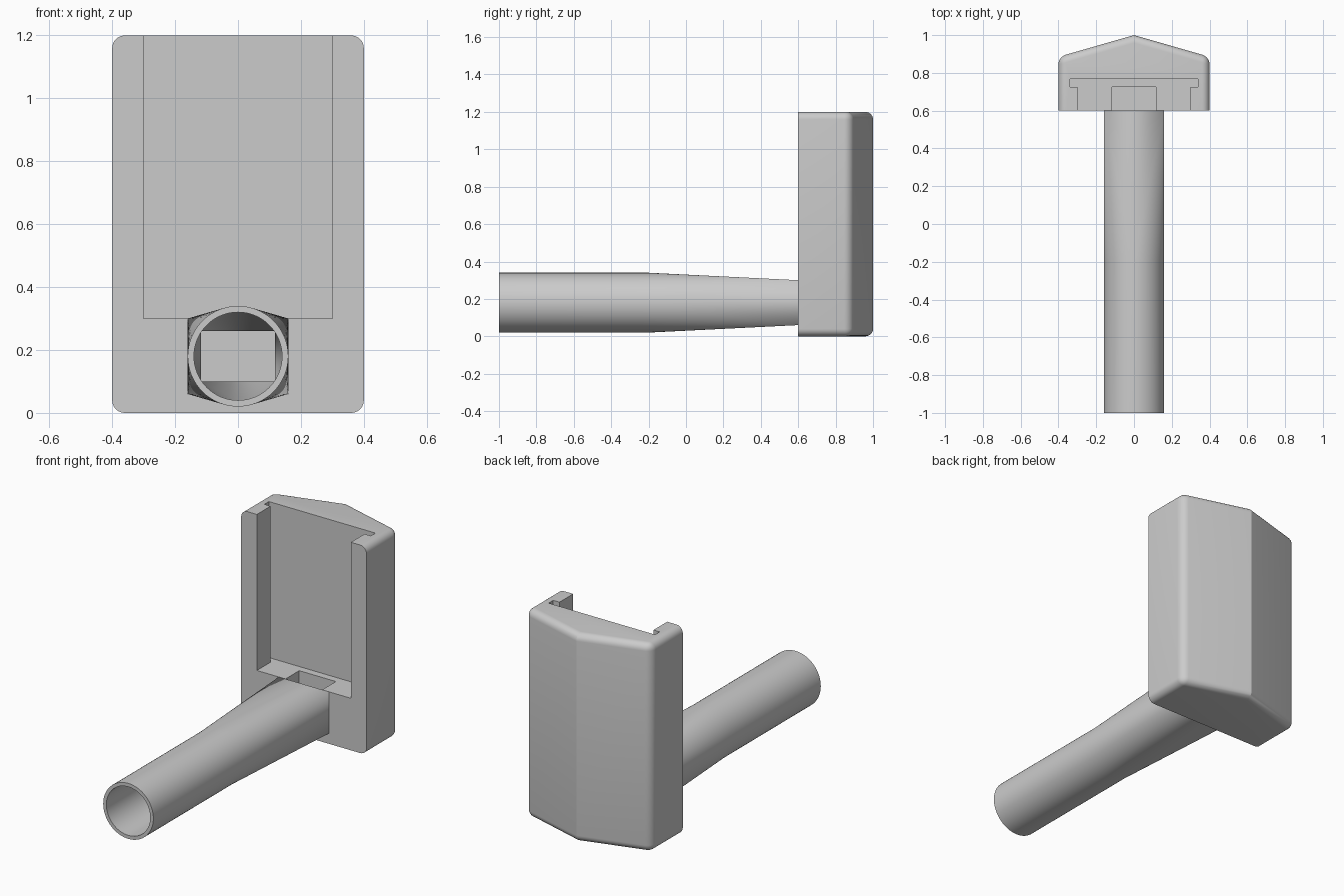
import bpy, bmesh, math

if "Cube" in bpy.data.objects:
    bpy.data.objects.remove(bpy.data.objects["Cube"])


def finish(bm, name, angle=30):
    bmesh.ops.recalc_face_normals(bm, faces=bm.faces)
    mesh = bpy.data.meshes.new(name)
    bm.to_mesh(mesh)
    bm.free()
    ob = bpy.data.objects.new(name, mesh)
    bpy.context.collection.objects.link(ob)
    return ob


def smooth(ob, angle):
    bpy.ops.object.select_all(action='DESELECT')
    ob.select_set(True)
    bpy.context.view_layer.objects.active = ob
    bpy.ops.object.shade_smooth_by_angle(angle=math.radians(angle))


def prism(profile, z0, z1):
    bm = bmesh.new()
    lo = [bm.verts.new((x, y, z0)) for x, y in profile]
    hi = [bm.verts.new((x, y, z1)) for x, y in profile]
    n = len(profile)
    bm.faces.new(lo)
    bm.faces.new(hi)
    for i in range(n):
        j = (i + 1) % n
        bm.faces.new((lo[i], lo[j], hi[j], hi[i]))
    bmesh.ops.recalc_face_normals(bm, faces=bm.faces)
    return bm


def mirrored(half):
    return half + [(-x, y) for x, y in reversed(half) if x > 0]


FRONT, BACK = 0.6, 1.0

# Holder body: ridged block with rounded edges except front rim and ridge
bm = prism([(0.4, FRONT), (0.4, 0.885), (0, BACK), (-0.4, 0.885), (-0.4, FRONT)], 0, 1.2)
edges = [e for e in bm.edges
         if not all(abs(v.co.y - FRONT) < 1e-4 for v in e.verts)
         and not all(abs(v.co.x) < 1e-4 for v in e.verts)]
bmesh.ops.bevel(bm, geom=edges, offset=0.04, offset_type='OFFSET', segments=6,
                profile=0.5, affect='EDGES', clamp_overlap=True)
body = finish(bm, "holder_body")

# Cutters: T-shaped sliding slot and the cable channel behind the handle
slot = finish(prism(mirrored([(0.3, 0.4), (0.3, 0.725), (0.34, 0.725), (0.34, 0.767)]),
                    0.3, 1.4), "slot_cutter")
channel = finish(prism(mirrored([(0.117, 0.5), (0.117, 0.725)]), 0.1, 0.36), "channel_cutter")
for cutter in (slot, channel):
    cutter.hide_render = True
    mod = body.modifiers.new("cut", 'BOOLEAN')
    mod.operation = 'DIFFERENCE'
    mod.solver = 'EXACT'
    mod.object = cutter
    bpy.context.view_layer.objects.active = body
    bpy.ops.object.modifier_apply(modifier=mod.name)
    bpy.data.objects.remove(cutter)
smooth(body, 25)

# Handle: round tube that blends into a rectangular socket
N, CZ = 64, 0.18
bm = bmesh.new()


def skin(r, hx, hz):
    rings = []
    for y in (-1.0, -0.2):
        rings.append([bm.verts.new((r * math.cos(2 * math.pi * i / N), y,
                                    CZ + r * math.sin(2 * math.pi * i / N))) for i in range(N)])
    corners = [bm.verts.new((sx * hx, FRONT, CZ + sz * hz))
               for sx, sz in ((1, 1), (-1, 1), (-1, -1), (1, -1))]
    a, b = rings
    for i in range(N):
        j = (i + 1) % N
        k = i * 4 // N
        bm.faces.new((a[i], a[j], b[j], b[i]))
        bm.faces.new((b[i], b[j], corners[k]))
        if i % (N // 4) == 0:
            bm.faces.new((b[i], corners[k], corners[k - 1]))
    return a, corners


outer, oc = skin(0.16, 0.16, 0.12)
inner, ic = skin(0.14, 0.117, 0.08)
for i in range(N):
    j = (i + 1) % N
    bm.faces.new((outer[i], inner[i], inner[j], outer[j]))
for i in range(4):
    j = (i + 1) % 4
    bm.faces.new((oc[i], ic[i], ic[j], oc[j]))
handle = finish(bm, "handle_tube")
smooth(handle, 20)
